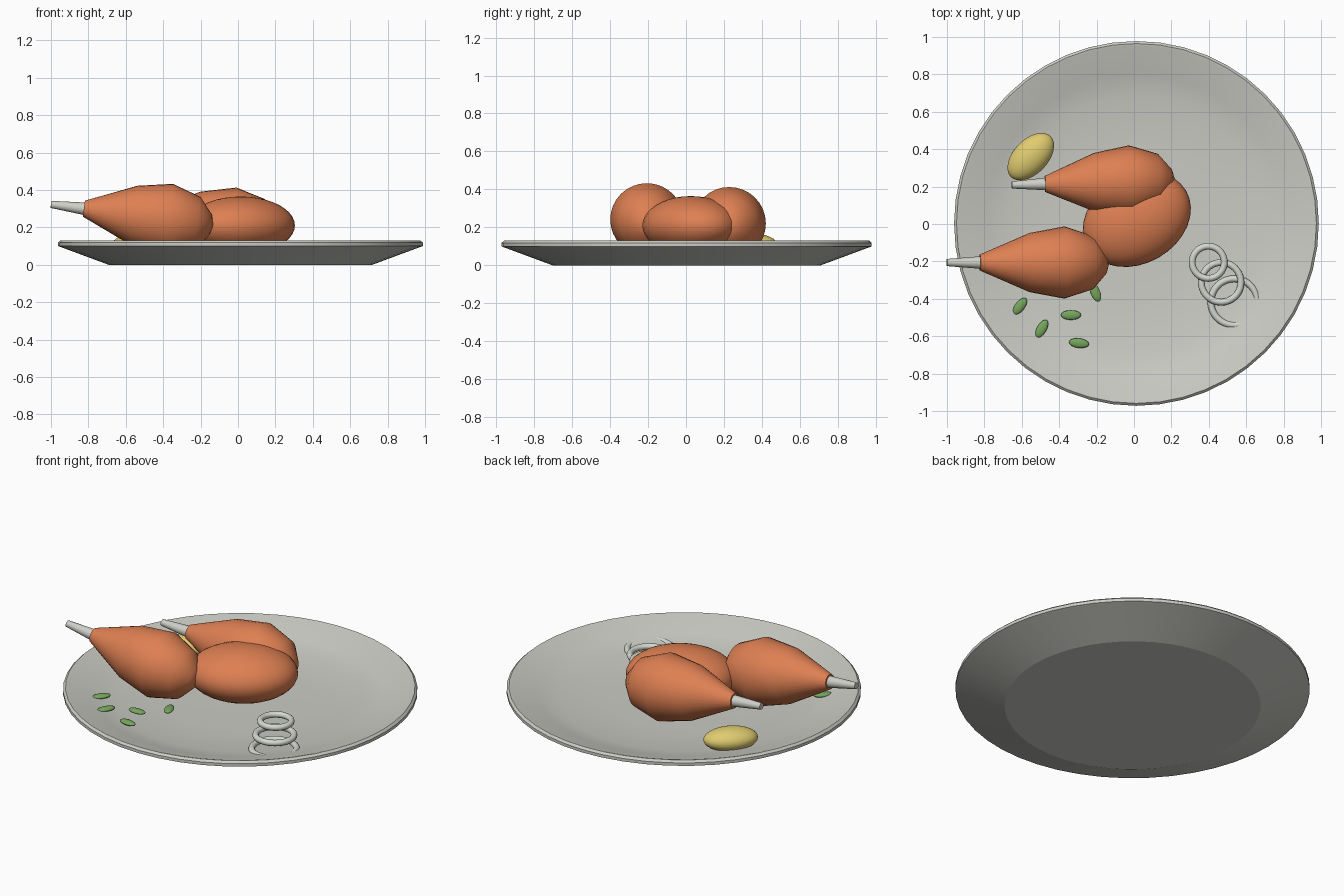
import bpy, bmesh, math
from mathutils import Vector, Matrix

if "Cube" in bpy.data.objects:
    bpy.data.objects.remove(bpy.data.objects["Cube"])


def material(name, rgb):
    m = bpy.data.materials.new(name)
    m.diffuse_color = (*rgb, 1)
    m.use_nodes = True
    m.node_tree.nodes["Principled BSDF"].inputs["Base Color"].default_value = m.diffuse_color
    return m


PLATE = material("plate_white", (0.60, 0.60, 0.56))
MEAT = material("roast_orange", (0.73, 0.215, 0.085))
BONE = material("bone_white", (0.62, 0.63, 0.58))
ONION = material("onion_white", (0.66, 0.68, 0.63))
LEMON = material("lemon_yellow", (0.74, 0.60, 0.16))
GREEN = material("herb_green", (0.18, 0.38, 0.11))


def finish(bm, name, mat, angle):
    bmesh.ops.recalc_face_normals(bm, faces=bm.faces)
    me = bpy.data.meshes.new(name)
    bm.to_mesh(me)
    bm.free()
    ob = bpy.data.objects.new(name, me)
    bpy.context.collection.objects.link(ob)
    me.materials.append(mat)
    bpy.ops.object.select_all(action='DESELECT')
    ob.select_set(True)
    bpy.context.view_layer.objects.active = ob
    bpy.ops.object.shade_smooth_by_angle(angle=math.radians(angle))
    return ob


def lathe(name, profile, matrix, mat, sides=32, angle=60):
    """Spin (radius, height) points round local z, then place the result."""
    bm = bmesh.new()
    verts = [bm.verts.new((r, 0, z)) for r, z in profile]
    edges = [bm.edges.new(p) for p in zip(verts, verts[1:])]
    bmesh.ops.spin(bm, geom=verts + edges, cent=(0, 0, 0), axis=(0, 0, 1),
                   angle=2 * math.pi, steps=sides)
    bmesh.ops.remove_doubles(bm, verts=bm.verts, dist=0.0005)
    bmesh.ops.transform(bm, matrix=matrix, verts=bm.verts)
    return finish(bm, name, mat, angle)


def ellipsoid(name, centre, radii, turn, mat, u=32, v=20):
    bm = bmesh.new()
    bmesh.ops.create_uvsphere(bm, u_segments=u, v_segments=v, radius=1)
    m = (Matrix.Translation(centre) @ Matrix.Rotation(math.radians(turn), 4, 'Z')
         @ Matrix.Diagonal((*radii, 1)))
    bmesh.ops.transform(bm, matrix=m, verts=bm.verts)
    return finish(bm, name, mat, 60)


def ring(name, centre, radius, tube, mat, around=40, section=10):
    path = [(radius + tube * math.cos(t), tube * math.sin(t))
            for t in (2 * math.pi * i / section for i in range(section + 1))]
    return lathe(name, path, Matrix.Translation(centre), mat, around)


def drumstick(name, base, direction):
    rot = Vector(direction).normalized().to_track_quat('Z', 'Y').to_matrix().to_4x4()
    place = Matrix.Translation(base) @ rot
    lathe(name + "_meat", [(0, 0), (0.043, 0), (0.158, 0.267), (0.193, 0.455),
                           (0.143, 0.61), (0.058, 0.682), (0, 0.698)], place, MEAT)
    lathe(name + "_bone", [(0, -0.178), (0.019, -0.178), (0.034, 0.01), (0, 0.01)],
          place, BONE, 20)


# Plate: flat foot, sloping wall, thin rim, shallow dish
lathe("plate", [(0, 0), (0.705, 0), (0.975, 0.10), (0.975, 0.118), (0.962, 0.13),
                (0.95, 0.128), (0.80, 0.078), (0.68, 0.052), (0.40, 0.042), (0, 0.04)],
      Matrix.Translation((0.013, 0.003, 0)), PLATE, 48, 15)

# Chicken pieces
drumstick("front_drumstick", (-0.824, -0.206, 0.300), (1, 0, -0.13))
drumstick("back_drumstick", (-0.476, 0.214, 0.252), (1, 0.03, -0.07))
ellipsoid("thigh", (0.015, 0.025, 0.21), (0.305, 0.236, 0.155), 30, MEAT)

# Lemon
ellipsoid("lemon", (-0.552, 0.36, 0.10), (0.152, 0.092, 0.066), 46, LEMON)

# Onion rings, stacked and partly sunk in the plate wall
for i, (x, y, z, r) in enumerate([(0.397, -0.205, 0.105, 0.086),
                                  (0.466, -0.312, 0.080, 0.106),
                                  (0.535, -0.417, 0.055, 0.124)]):
    ring(f"onion_ring_{i + 1}", (x, y, z), r, 0.018, ONION)

# Herb leaves
for i, (x, y, turn) in enumerate([(-0.61, -0.44, 52), (-0.493, -0.56, 60),
                                  (-0.337, -0.487, 0), (-0.294, -0.637, -7),
                                  (-0.207, -0.365, -68)]):
    ellipsoid(f"herb_leaf_{i + 1}", (x, y, 0.077), (0.054, 0.026, 0.013), turn,
              GREEN, 16, 10)
